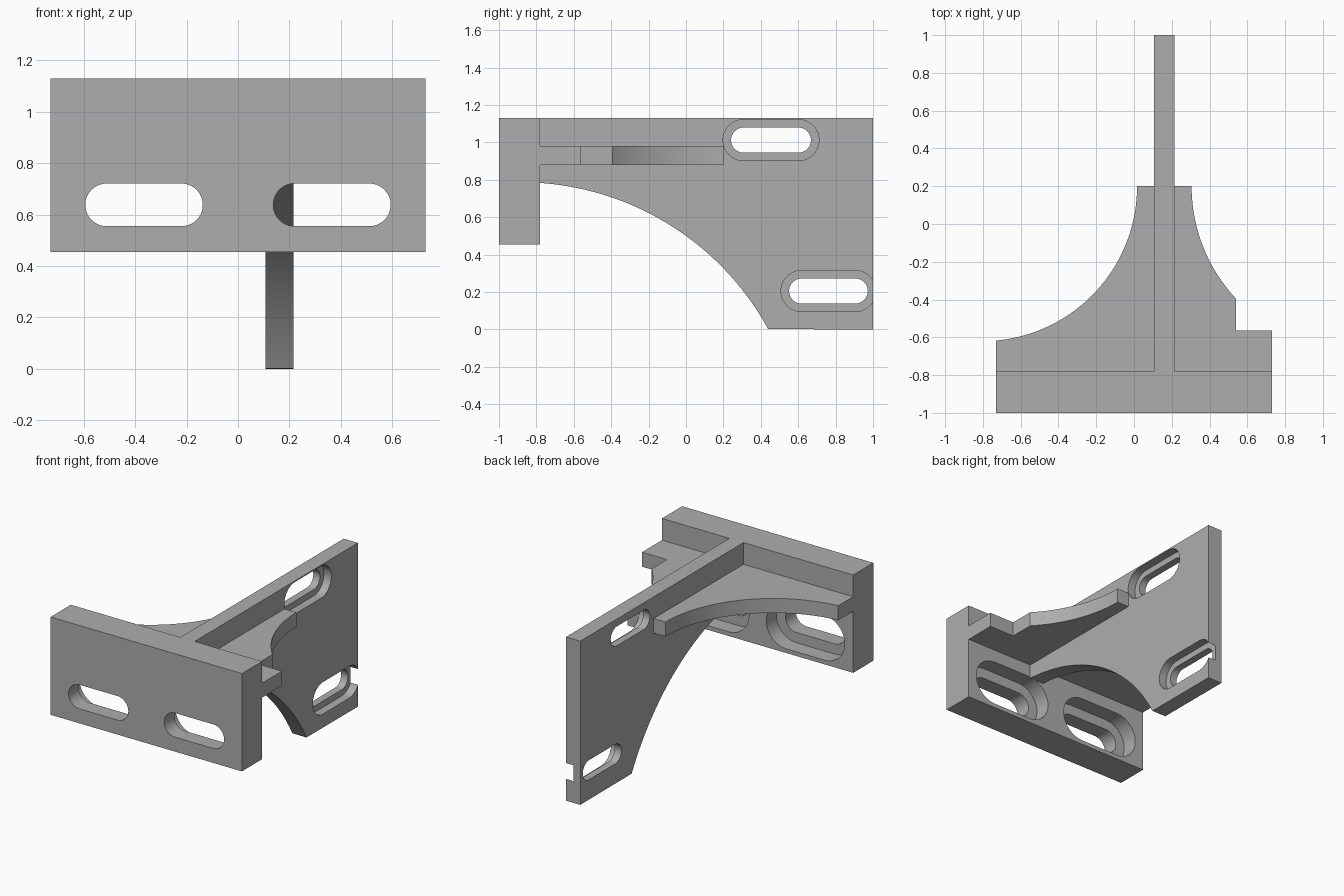
import bpy, bmesh
from math import sin, cos, pi, atan2

cube = bpy.data.objects.get("Cube")
if cube:
    bpy.data.objects.remove(cube)

grey = bpy.data.materials.new("plain grey")
grey.use_nodes = True
GREY = (0.42, 0.42, 0.42, 1)
grey.diffuse_color = GREY
grey.node_tree.nodes["Principled BSDF"].inputs["Base Color"].default_value = GREY


def arc(cu, cv, start, end, steps=40):
    """Points on a circle about (cu, cv) from start to end, the short way round."""
    r = ((start[0] - cu) ** 2 + (start[1] - cv) ** 2) ** 0.5
    a = atan2(start[1] - cv, start[0] - cu)
    turn = atan2(end[1] - cv, end[0] - cu) - a
    turn = (turn + pi) % (2 * pi) - pi
    return [(cu + r * cos(a + turn * i / steps), cv + r * sin(a + turn * i / steps))
            for i in range(steps + 1)]


def slot(u0, u1, v, r, steps=20):
    """Rounded slot outline whose end centres are u0 and u1."""
    right = [(u1 + r * sin(pi * i / steps), v - r * cos(pi * i / steps)) for i in range(steps + 1)]
    left = [(u0 - r * sin(pi * i / steps), v + r * cos(pi * i / steps)) for i in range(steps + 1)]
    return right + left


def extrude(name, outline, axis, low, high):
    """Solid made by extruding a flat outline along one axis."""
    place = {"X": lambda u, v: (low, u, v),
             "Y": lambda u, v: (u, low, v),
             "Z": lambda u, v: (u, v, low)}[axis]
    bm = bmesh.new()
    face = bm.faces.new([bm.verts.new(place(u, v)) for u, v in outline])
    moved = bmesh.ops.extrude_face_region(bm, geom=[face])["geom"]
    offset = [high - low if a == axis else 0 for a in "XYZ"]
    bmesh.ops.translate(bm, vec=offset, verts=[g for g in moved if isinstance(g, bmesh.types.BMVert)])
    bmesh.ops.recalc_face_normals(bm, faces=bm.faces)
    mesh = bpy.data.meshes.new(name)
    bm.to_mesh(mesh)
    bm.free()
    mesh.materials.append(grey)
    obj = bpy.data.objects.new(name, mesh)
    bpy.context.collection.objects.link(obj)
    return obj


def select(obj):
    bpy.ops.object.select_all(action="DESELECT")
    obj.select_set(True)
    bpy.context.view_layer.objects.active = obj


def cut(obj, outline, axis, low, high):
    cutter = extrude("cutter", outline, axis, low, high)
    cutter.hide_render = True
    mod = obj.modifiers.new("cut", "BOOLEAN")
    mod.operation = "DIFFERENCE"
    mod.solver = "EXACT"
    mod.object = cutter
    select(obj)
    bpy.ops.object.modifier_apply(modifier=mod.name)
    bpy.data.objects.remove(cutter)


HALF, BACK, TOP = 0.73, -0.78, 1.13
FIN_L, FIN_R = 0.107, 0.215
SHELF_LOW, SHELF_TOP = 0.88, 0.98

# Mounting plate with two slots, counterbored from behind
plate = extrude("mounting_plate", [(-HALF, 0.455), (HALF, 0.455), (HALF, TOP), (-HALF, TOP)],
                "Y", -1, BACK)
for side in (-1, 1):
    ends = sorted((side * 0.22, side * 0.511))
    cut(plate, slot(*ends, 0.638, 0.083), "Y", -1.1, -0.7)
    cut(plate, slot(*ends, 0.638, 0.154), "Y", -0.89, -0.7)

# Upright fin with an arched lower edge
arch = arc(-0.885, -0.723, (BACK, 0.783), (0.437, 0))
fin = extrude("upright_fin", arch + [(1, 0), (1, TOP), (BACK, TOP)], "X", FIN_L, FIN_R)
for y0, y1, z in ((0.308, 0.601, 1.012), (0.618, 0.905, 0.205)):
    cut(fin, slot(y0, y1, z, 0.067), "X", 0, 0.4)
    cut(fin, slot(y0, y1, z, 0.11), "X", 0.158, 0.4)

# Wide curved gusset on one side of the fin
wide = arc(-0.804, 0.2, (-HALF, -0.617), (0.016, 0.2))
gusset_wide = extrude("wide_gusset", wide + [(FIN_L, 0.2), (FIN_L, BACK), (-HALF, BACK)],
                      "Z", SHELF_LOW, SHELF_TOP)

# Stepped gusset on the other side
stepped = arc(1.176, 0.2, (0.305, 0.2), (0.54, -0.393))
gusset_stepped = extrude(
    "stepped_gusset",
    stepped + [(0.54, -0.563), (HALF, -0.563), (HALF, BACK), (FIN_R, BACK), (FIN_R, 0.2)],
    "Z", SHELF_LOW, SHELF_TOP)

for part in (plate, fin, gusset_wide, gusset_stepped):
    select(part)
    bpy.ops.object.shade_smooth_by_angle(angle=pi / 6)
